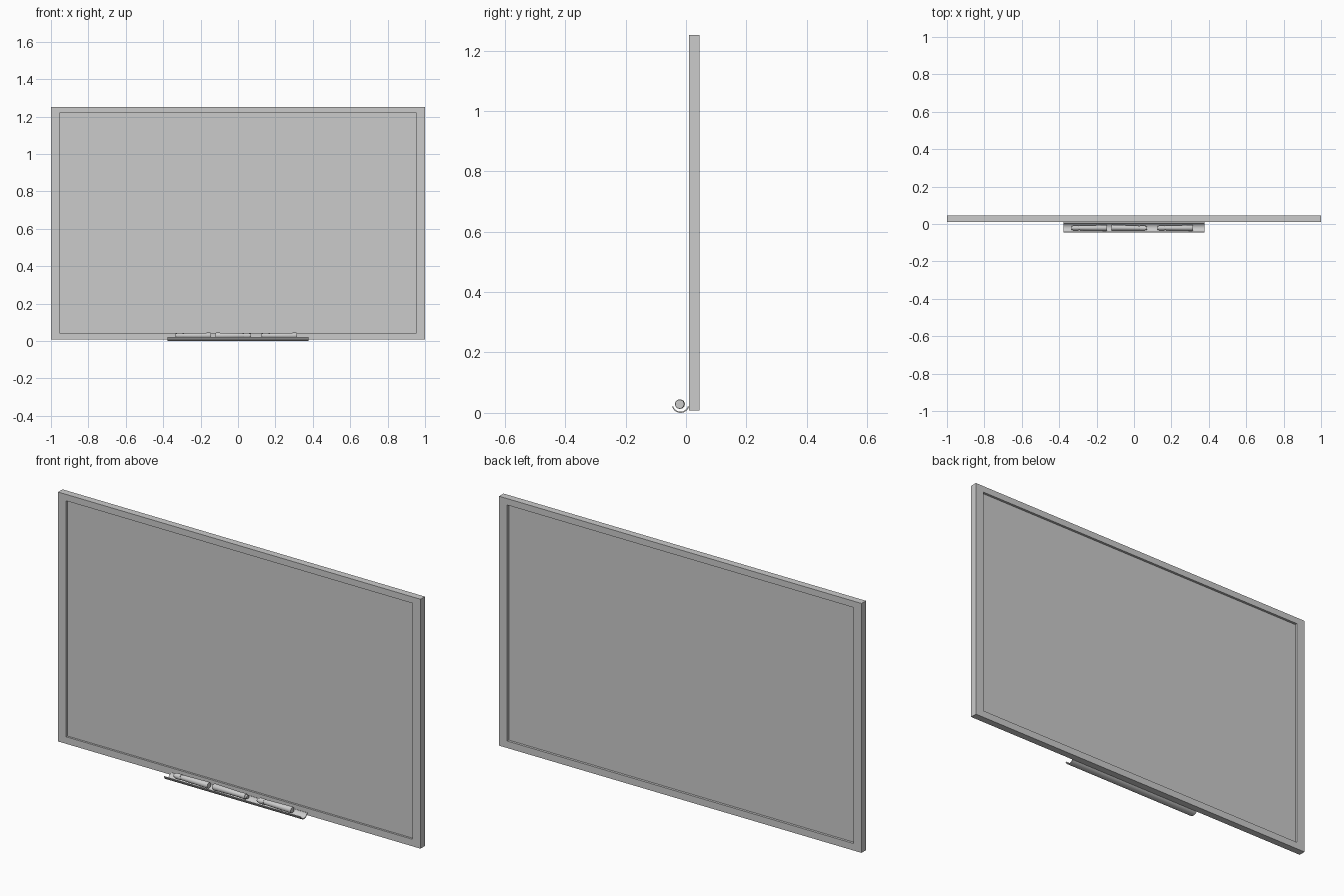
import bpy, bmesh, math

if "Cube" in bpy.data.objects:
    bpy.data.objects.remove(bpy.data.objects["Cube"])


def make(name, bm, smooth=False):
    bmesh.ops.recalc_face_normals(bm, faces=bm.faces)
    me = bpy.data.meshes.new(name)
    bm.to_mesh(me)
    bm.free()
    ob = bpy.data.objects.new(name, me)
    bpy.context.collection.objects.link(ob)
    if smooth:
        bpy.ops.object.select_all(action='DESELECT')
        ob.select_set(True)
        bpy.context.view_layer.objects.active = ob
        bpy.ops.object.shade_smooth_by_angle(angle=math.radians(35))
    return ob


# frame: two rectangular rings joined front to back
def rect(bm, hx, z0, z1, y):
    return [bm.verts.new((x, y, z)) for x, z in
            ((-hx, z0), (hx, z0), (hx, z1), (-hx, z1))]


bm = bmesh.new()
loops = [rect(bm, 1.0, 0.008, 1.252, 0.01), rect(bm, 1.0, 0.008, 1.252, 0.045),
         rect(bm, 0.955, 0.043, 1.22, 0.045), rect(bm, 0.955, 0.043, 1.22, 0.01)]
for k in range(4):
    a, b = loops[k], loops[(k + 1) % 4]
    for i in range(4):
        j = (i + 1) % 4
        bm.faces.new((a[i], a[j], b[j], b[i]))
make("board_frame", bm)

# writing panel, recessed on both sides
bm = bmesh.new()
bmesh.ops.create_cube(bm, size=1)
for v in bm.verts:
    v.co = (v.co.x * 1.91, 0.0265 + v.co.y * 0.013, 0.6315 + v.co.z * 1.177)
make("writing_panel", bm)

# curved pen tray: arc profile with thickness, extruded along x
bm = bmesh.new()
cy, cz, R, T, N = -0.018, 0.0295, 0.0295, 0.004, 16
amax = math.radians(72)
angles = [-amax + 2 * amax * i / N for i in range(N + 1)]
prof = [(cy + R * math.sin(a), cz - R * math.cos(a)) for a in angles]
prof += [(cy + (R - T) * math.sin(a), cz - (R - T) * math.cos(a)) for a in reversed(angles)]
face = bm.faces.new([bm.verts.new((-0.377, y, z)) for y, z in prof])
ext = bmesh.ops.extrude_face_region(bm, geom=[face])
for v in ext["geom"]:
    if isinstance(v, bmesh.types.BMVert):
        v.co.x = 0.377
make("pen_tray", bm, True)

# markers: lathed (position along length, radius), cap end first
profile = [(0.0, 0.010), (0.010, 0.010), (0.010, 0.0135), (0.038, 0.0135),
           (0.038, 0.0115), (0.046, 0.0125), (0.187, 0.0155), (0.19, 0.0145)]


def marker(name, x0, direction, yaw):
    bm = bmesh.new()
    S = 24
    rings = []
    for d, r in profile:
        rings.append([bm.verts.new((d - 0.095,
                                    r * math.cos(math.tau * i / S),
                                    r * math.sin(math.tau * i / S))) for i in range(S)])
    for a, b in zip(rings, rings[1:]):
        for i in range(S):
            j = (i + 1) % S
            bm.faces.new((a[i], a[j], b[j], b[i]))
    bm.faces.new(rings[0])
    bm.faces.new(rings[-1])
    ob = make(name, bm, True)
    ob.location = (x0, -0.021, 0.029)
    ob.rotation_euler.z = math.radians(yaw) + (math.pi if direction < 0 else 0)


marker("marker_left", -0.24, 1, 0)
marker("marker_middle", -0.025, -1, -1)
marker("marker_right", 0.22, 1, 0)
